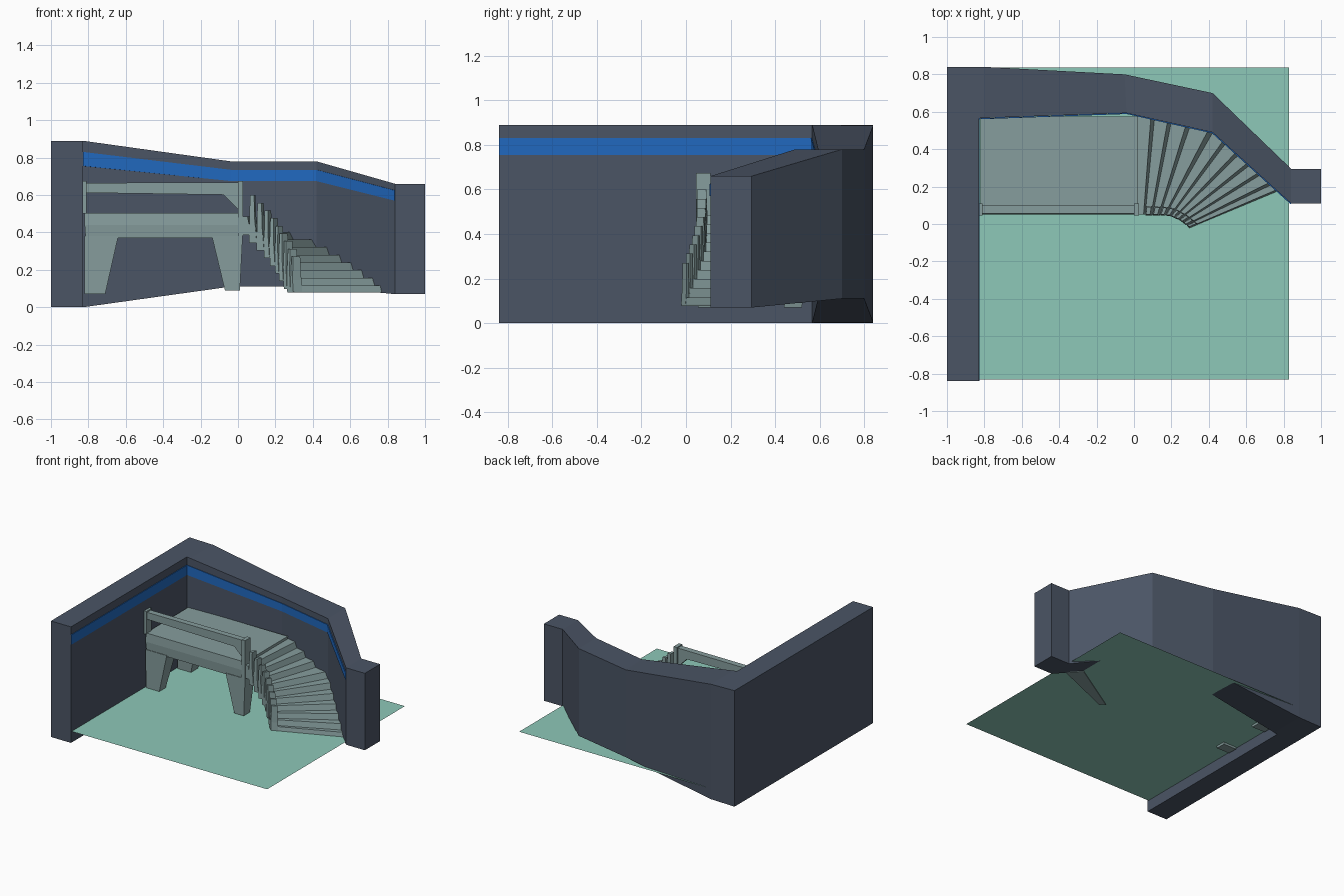
import bpy, bmesh
from mathutils import Vector

if "Cube" in bpy.data.objects:
    bpy.data.objects.remove(bpy.data.objects["Cube"])


def material(name, rgb):
    m = bpy.data.materials.new(name)
    m.diffuse_color = (*rgb, 1)
    m.use_nodes = True
    m.node_tree.nodes["Principled BSDF"].inputs["Base Color"].default_value = m.diffuse_color
    return m


WALL = material("slate", (0.07, 0.09, 0.13))
BLUE = material("blue", (0.015, 0.14, 0.52))
TEAL = material("teal", (0.27, 0.58, 0.48))
PALE = material("pale", (0.24, 0.34, 0.34))


def loft(name, rings, mat, parts=None):
    """Skin a list of equal-sized rings; 'parts' allows several separate lofts in one mesh."""
    bm = bmesh.new()
    for rs in (parts or [rings]):
        vs = [[bm.verts.new(p) for p in r] for r in rs]
        n = len(vs[0])
        for a, b in zip(vs, vs[1:]):
            for i in range(n):
                j = (i + 1) % n
                bm.faces.new((a[i], a[j], b[j], b[i]))
        bm.faces.new(vs[0])
        bm.faces.new(vs[-1])
    bmesh.ops.recalc_face_normals(bm, faces=bm.faces)
    me = bpy.data.meshes.new(name)
    bm.to_mesh(me)
    bm.free()
    me.materials.append(mat)
    ob = bpy.data.objects.new(name, me)
    bpy.context.collection.objects.link(ob)
    return ob


def rect(x0, x1, y0, y1, z):
    return [(x0, y0, z), (x1, y0, z), (x1, y1, z), (x0, y1, z)]


def box(name, x, y, z, mat=PALE):
    return loft(name, [rect(*x, *y, z[0]), rect(*x, *y, z[1])], mat)


# Bent wall: outer xy, inner xy, bottom, top at each station
stations = [
    (-1, -.84, -.83, -.84, 0, .89), (-1, .84, -.83, .565, 0, .89),
    (-.8, .84, -.80, .567, .004, .886), (-.05, .80, -.04, .593, .11, .78),
    (.42, .70, .42, .49, .11, .78), (.84, .295, .84, .11, .07, .66),
    (1, .295, 1, .11, .07, .66)]
loft("wall", [[(ox, oy, b), (ix, iy, b), (ix, iy, t), (ox, oy, t)]
              for ox, oy, ix, iy, b, t in stations], WALL)

# Blue stripe along the inner wall face
stripe = [(-.83, -.84, .755, .83, 1, 0), (-.83, .565, .755, .83, 1, -1),
          (-.04, .593, .675, .735, 0, -1), (.42, .49, .675, .735, -.5, -1),
          (.84, .11, .57, .625, -.7, -.7)]
d = .005
loft("wall_stripe", [[(x, y, b), (x + d * nx, y + d * ny, b),
                      (x + d * nx, y + d * ny, t), (x, y, t)]
                     for x, y, b, t, nx, ny in stripe], BLUE)

# Floor sheet
bpy.ops.mesh.primitive_plane_add(size=1, location=(0, .003, .085))
floor = bpy.context.object
floor.name = "floor"
floor.scale = (1.66, 1.67, 1)
floor.data.materials.append(TEAL)

# Landing slab with tapered underside
loft("landing", [rect(-.815, .015, .055, .56, .37), rect(-.82, .02, .05, .57, .44),
                 rect(-.82, .02, .055, .575, .505)], PALE)

# Tapered legs
for side, top, bot, zb in (("left", (-.82, -.64), (-.82, -.71), .07),
                           ("right", (-.14, .025), (-.07, .01), .09)):
    for end, ty, by in (("front", (.05, .17), (.055, .13)), ("back", (.42, .56), (.44, .52))):
        loft(f"{end}_{side}_leg", [rect(*bot, *by, zb), rect(*top, *ty, .38)], PALE)

# Guard rail, end posts and bracket
box("left_post", (-.832, -.81), (.045, .11), (.5, .675))
box("right_post", (0, .028), (.045, .11), (.38, .675))
loft("rail", [[(x, .055, b), (x, .10, b), (x, .10, t), (x, .055, t)]
              for x, b, t in ((-.82, .612, .665), (.01, .60, .667))], PALE)
loft("rail_bracket", [[(-.08, y, .605), (.01, y, .605), (.01, y, .515)]
                      for y in (.06, .095)], PALE)

# Winding stair: inner and outer ends of each riser line
inner = [(.02, .05), (.06, .05), (.10, .05), (.14, .05), (.17, .05), (.20, .045),
         (.22, .035), (.245, .025), (.265, .01), (.285, -.005), (.30, -.02)]
outer = [(.02, .585), (.11, .57), (.20, .55), (.30, .525), (.42, .488), (.49, .43),
         (.56, .37), (.62, .315), (.68, .265), (.74, .212), (.78, .18)]


def spot(u, s, z):
    """Point at riser-line position u, fraction s from inner to outer end."""
    i = min(int(u), 9)
    a = Vector(inner[i]).lerp(Vector(inner[i + 1]), u - i)
    b = Vector(outer[i]).lerp(Vector(outer[i + 1]), u - i)
    return (*a.lerp(b, s), z)


def slab(u0, u1, s0, s1, z):
    return [spot(u0, s0, z), spot(u1, s0, z), spot(u1, s1, z), spot(u0, s1, z)]


treads, posts = [], []
for i in range(10):
    z = .485 - .041 * i
    low = max(.078, z - .10)
    treads.append([slab(i, i + 1, 0, 1, low), slab(i, i + 1, 0, 1, max(low + .005, z - .045)),
                   slab(i, i + .78, 0, 1, z)])
    # one upright per step on the inner edge
    if i:
        posts.append([slab(i + .1, i + 1, -.01, .09, max(.085, z - .09)),
                      slab(i + .05, i + .75, -.01, .09, z + .03),
                      slab(i + .1, i + .65, 0, .08, z + .155)])
loft("stair_treads", None, PALE, treads)
loft("stair_uprights", None, PALE, posts)
